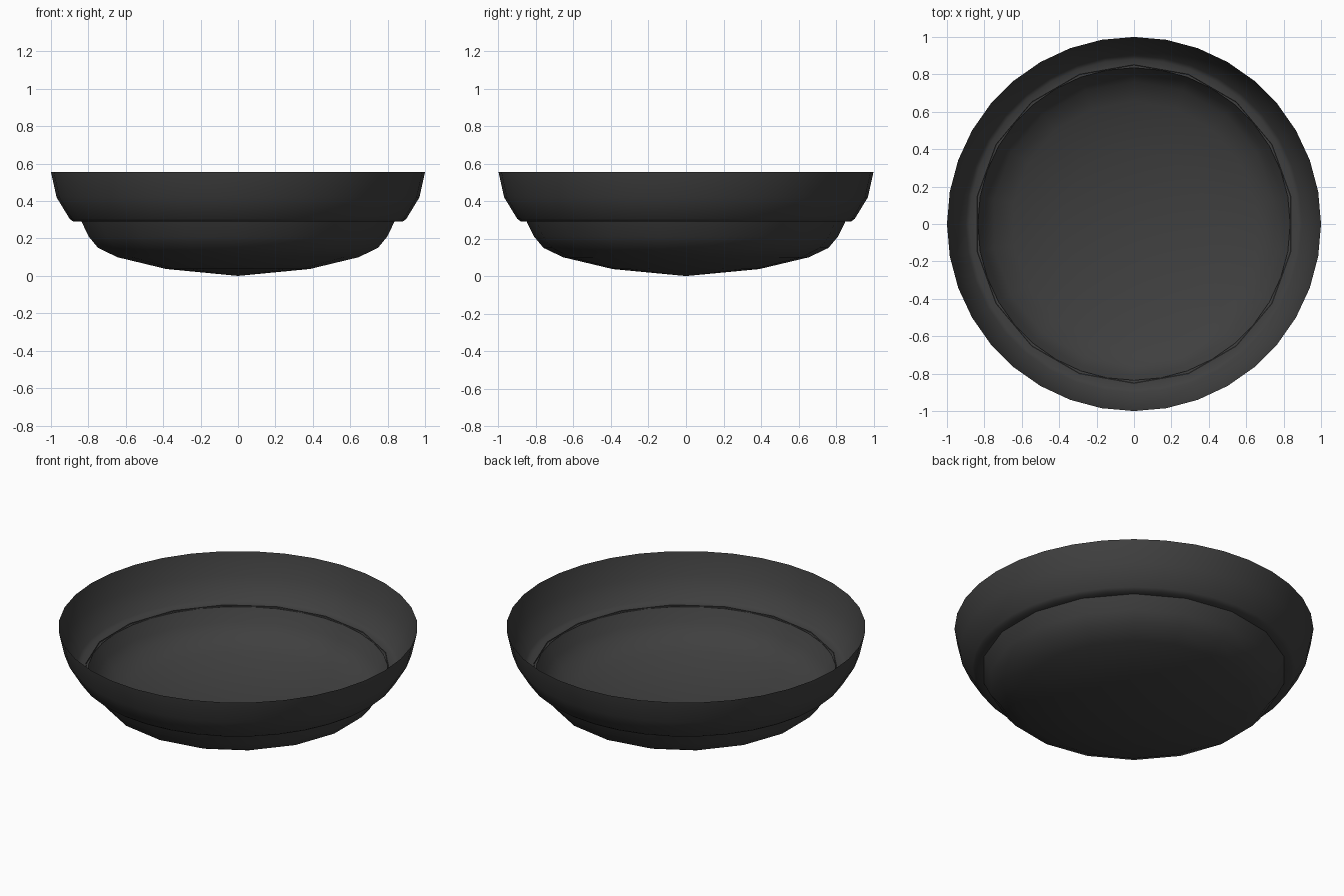
import bpy, bmesh, math

cube = bpy.data.objects.get("Cube")
if cube:
    bpy.data.objects.remove(cube, do_unlink=True)

charcoal = bpy.data.materials.new("charcoal")
charcoal.use_nodes = True
colour = (0.05, 0.05, 0.05, 1)
charcoal.diffuse_color = colour
charcoal.node_tree.nodes["Principled BSDF"].inputs["Base Color"].default_value = colour


def lathe(name, profile, sides):
    """Spin a thin (radius, height) profile about z, starting on the y axis."""
    bm = bmesh.new()
    points = [bm.verts.new((0, r, z)) for r, z in profile]
    edges = [bm.edges.new(pair) for pair in zip(points, points[1:])]
    bmesh.ops.spin(bm, geom=points + edges, cent=(0, 0, 0), axis=(0, 0, 1),
                   angle=2 * math.pi, steps=sides)
    bmesh.ops.remove_doubles(bm, verts=bm.verts[:], dist=0.0005)
    bmesh.ops.recalc_face_normals(bm, faces=bm.faces[:])
    # make the lower, outer side the front of the shell
    if sum(f.normal.z * f.calc_area() for f in bm.faces) > 0:
        bmesh.ops.reverse_faces(bm, faces=bm.faces[:])
    mesh = bpy.data.meshes.new(name)
    bm.to_mesh(mesh)
    bm.free()
    mesh.materials.append(charcoal)
    obj = bpy.data.objects.new(name, mesh)
    bpy.context.collection.objects.link(obj)
    for face in mesh.polygons:
        face.use_smooth = True
    return obj


# flared upper wall with a narrow flat lip turned inward at its foot
lathe("outer_rim", [(1, 0.555), (0.97, 0.42), (0.9, 0.305), (0.88, 0.29),
                    (0.835, 0.29)], 36)

# shallow rounded bowl hanging under the lip
lathe("lower_bowl", [(0.852, 0.295), (0.81, 0.21), (0.76, 0.15),
                     (0.655, 0.1), (0.39, 0.037), (0, 0)], 18)
